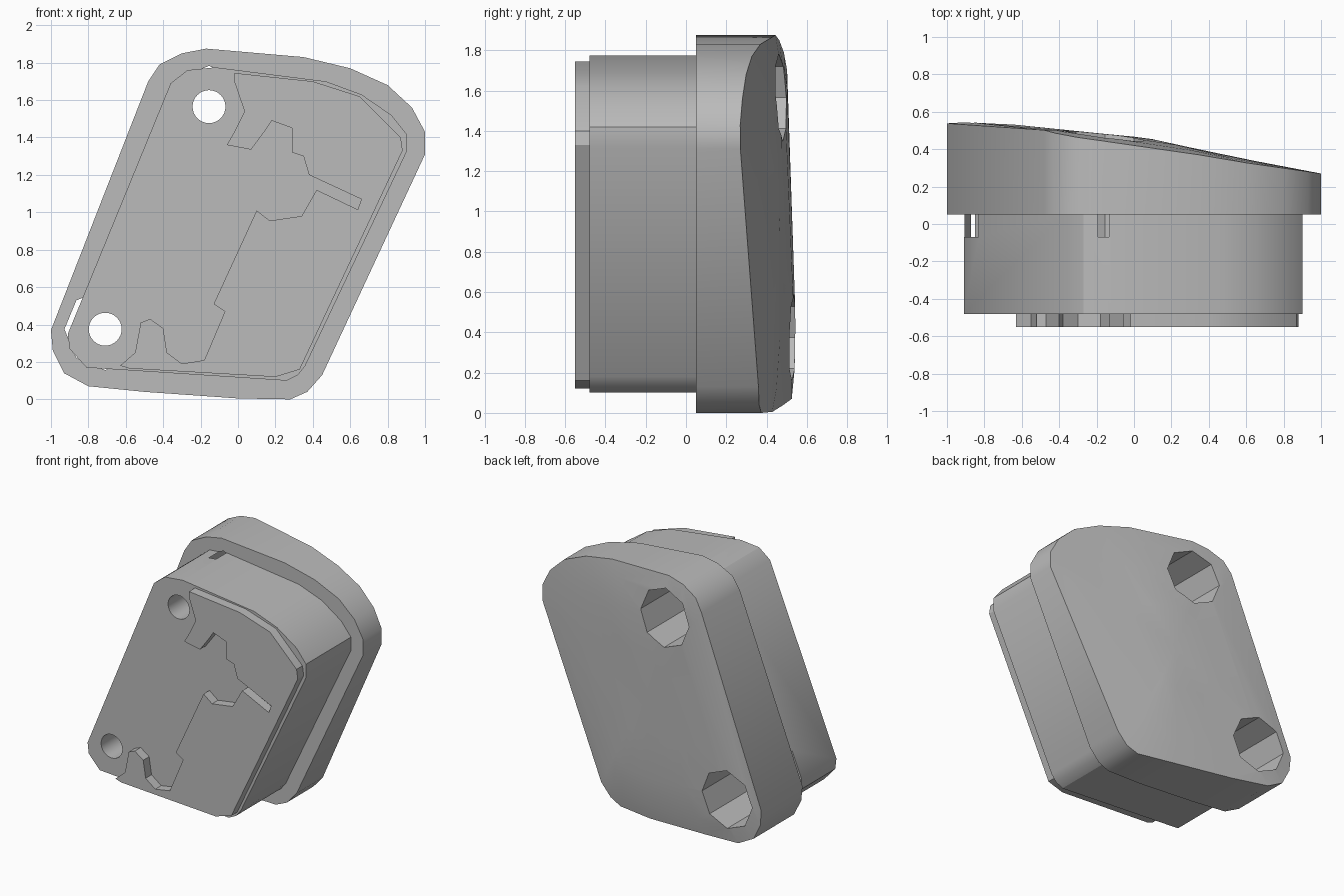
import bpy
import bmesh
import math
from mathutils import Matrix, Vector

default_cube = bpy.data.objects.get("Cube")
if default_cube:
    bpy.data.objects.remove(default_cube, do_unlink=True)

grey = bpy.data.materials.new("plain grey")
grey.use_nodes = True
shade = (0.5, 0.5, 0.5, 1)
grey.diffuse_color = shade
grey.node_tree.nodes["Principled BSDF"].inputs["Base Color"].default_value = shade

# Outlines in x and z
FLANGE = [(-1, .37), (-.99, .26), (-.93, .14), (-.8, .07), (-.5, .04), (0, .005),
          (.28, 0), (.37, .04), (.45, .13), (1, 1.31), (1, 1.43), (.93, 1.56),
          (.8, 1.68), (.6, 1.77), (.35, 1.83), (-.17, 1.875), (-.3, 1.85),
          (-.42, 1.79), (-.48, 1.7)]
PLUG = [(-.91, .35), (-.9, .27), (-.81, .17), (.26, .1), (.32, .13), (.36, .18),
        (.9, 1.32), (.9, 1.42), (.82, 1.52), (.66, 1.63), (.47, 1.7),
        (-.12, 1.775), (-.27, 1.76), (-.36, 1.69)]
PLATE = [(-.02, 1.745), (-.02, 1.7), (.035, 1.54), (-.02, 1.43), (-.06, 1.36),
         (.07, 1.335), (.14, 1.43), (.18, 1.49), (.29, 1.45), (.29, 1.32),
         (.35, 1.3), (.38, 1.2), (.66, 1.07), (.64, 1.015), (.42, 1.12),
         (.34, .98), (.17, .955), (.1, 1.01), (-.13, .51), (-.07, .47),
         (-.18, .21), (-.3, .19), (-.38, .25), (-.4, .38), (-.47, .43),
         (-.52, .41), (-.55, .25), (-.63, .18), (-.58, .165), (.2, .12),
         (.33, .16), (.88, 1.33), (.87, 1.4), (.65, 1.62), (.4, 1.7)]
BACK_SLOPE = [(-1, .54), (-.8, .55), (-.5, .515), (.07, .46), (.5, .365), (1, .27)]
HOLES = [(-.155, 1.565), (-.71, .375)]


def finish(bm, name):
    bmesh.ops.recalc_face_normals(bm, faces=bm.faces[:])
    mesh = bpy.data.meshes.new(name)
    bm.to_mesh(mesh)
    bm.free()
    mesh.materials.append(grey)
    obj = bpy.data.objects.new(name, mesh)
    bpy.context.collection.objects.link(obj)
    return obj


def bridge(bm, first, second):
    count = len(first)
    for i in range(count):
        j = (i + 1) % count
        bm.faces.new((first[i], first[j], second[j], second[i]))


def slab(name, outline, front, back):
    bm = bmesh.new()
    rings = [[bm.verts.new((x, y, z)) for x, z in outline] for y in (front, back)]
    for ring in rings:
        bm.faces.new(ring)
    bridge(bm, *rings)
    return finish(bm, name)


def back_depth(x, z):
    """Sloping back surface, falling away at its top and bottom rim."""
    for (x0, y0), (x1, y1) in zip(BACK_SLOPE, BACK_SLOPE[1:]):
        if x <= x1:
            break
    depth = y0 + (y1 - y0) * (x - x0) / (x1 - x0)
    return depth - 0.04 * (abs(z - 0.94) / 0.94) ** 6


def make_flange():
    bm = bmesh.new()
    middle = Vector((0, 0.94))
    front = [bm.verts.new((x, 0.05, z)) for x, z in FLANGE]
    bm.faces.new(front)
    previous = front
    # Concentric rings follow the crowned back
    for scale in (1, .88, .65, .35):
        ring = []
        for point in FLANGE:
            x, z = middle.lerp(Vector(point), scale)
            ring.append(bm.verts.new((x, back_depth(x, z), z)))
        bridge(bm, previous, ring)
        previous = ring
    centre = bm.verts.new((0, back_depth(0, 0.94), 0.94))
    for i, vert in enumerate(previous):
        bm.faces.new((vert, previous[(i + 1) % len(previous)], centre))
    return finish(bm, "back_flange")


def hole_cutter(name, x, z, radius, sides, front, back):
    bm = bmesh.new()
    place = Matrix.Translation((x, (front + back) / 2, z))
    turn = Matrix.Rotation(math.pi / 2, 4, 'X')
    bmesh.ops.create_cone(bm, cap_ends=True, segments=sides, radius1=radius,
                          radius2=radius, depth=back - front, matrix=place @ turn)
    cutter = finish(bm, name)
    cutter.hide_render = True
    return cutter


def cut(obj, cutters):
    bpy.context.view_layer.objects.active = obj
    for cutter in cutters:
        mod = obj.modifiers.new("hole", 'BOOLEAN')
        mod.operation = 'DIFFERENCE'
        mod.solver = 'EXACT'
        mod.object = cutter
        bpy.ops.object.modifier_apply(modifier=mod.name)


# Main parts: flange, plug and raised front plate
flange = make_flange()
plug = slab("front_plug", PLUG, -0.48, 0.06)
plate = slab("raised_plate", PLATE, -0.55, -0.475)

# Octagonal rear recesses and round screw holes
recesses = [hole_cutter("recess_cutter", x, z, .218, 8, -.07, .8) for x, z in HOLES]
shafts = [hole_cutter("shaft_cutter", x, z, .088, 32, -.7, .1) for x, z in HOLES]
cut(flange, recesses)
cut(plug, recesses + shafts)
for cutter in recesses + shafts:
    bpy.data.objects.remove(cutter, do_unlink=True)

# Smooth gentle curves, keep corners sharp
bpy.ops.object.select_all(action='DESELECT')
for part in (flange, plug, plate):
    part.select_set(True)
bpy.context.view_layer.objects.active = flange
bpy.ops.object.shade_smooth_by_angle(angle=math.radians(30))
